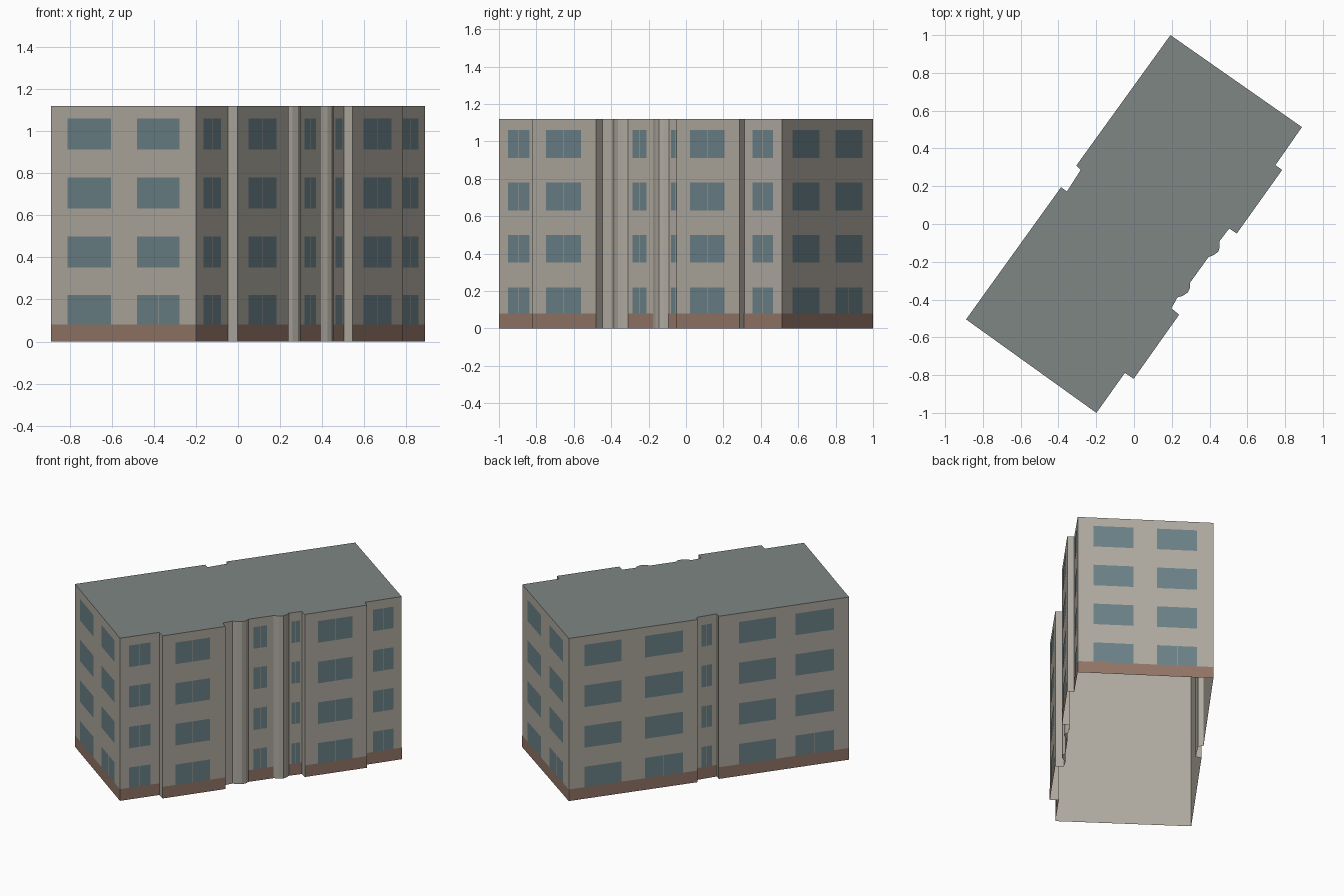
import bpy, bmesh
from mathutils import Vector

if "Cube" in bpy.data.objects:
    bpy.data.objects.remove(bpy.data.objects["Cube"])

H, BASE, FLOOR, WIN_H, OFF = 1.12, 0.08, 0.28, 0.148, 0.001


def material(name, rgb):
    m = bpy.data.materials.new(name)
    m.diffuse_color = (*rgb, 1)
    m.use_nodes = True
    m.node_tree.nodes["Principled BSDF"].inputs["Base Color"].default_value = m.diffuse_color
    return m


WALL = material("wall_render", (0.43, 0.40, 0.35))
ROOF = material("roof_grey", (0.21, 0.24, 0.225))
GLASS = material("glass", (0.145, 0.22, 0.245))
BRICK = material("base_brick", (0.29, 0.18, 0.135))

# Plan outline, counter-clockwise from the south-west corner
south_end = [(-.889, -.505), (-.199, -1)]
east_low = [(-.048, -.788), (-.002, -.82), (.239, -.48), (.198, -.446)]
pillar_1 = [(.23, -.389), (.258, -.38), (.284, -.363), (.297, -.338), (.297, -.31)]
pillar_2 = [(.394, -.176), (.426, -.162), (.447, -.145), (.454, -.12), (.452, -.092)]
east_high = [(.504, -.024), (.544, -.05), (.784, .286), (.749, .312)]
north_end = [(.889, .513), (.193, 1)]
west = [(-.305, .31), (-.282, .287), (-.355, .172), (-.386, .195)]
plan = south_end + east_low + pillar_1 + pillar_2 + east_high + north_end + west


def finish(bm, name, mats):
    me = bpy.data.meshes.new(name)
    bm.to_mesh(me)
    bm.free()
    for m in mats:
        me.materials.append(m)
    ob = bpy.data.objects.new(name, me)
    bpy.context.collection.objects.link(ob)
    return ob


def panel(bm, a, b, t0, t1, z0, z1):
    """Upright rectangle lying on the wall a-b, between fractions t0 and t1."""
    a, b = Vector((*a, 0)), Vector((*b, 0))
    d = b - a
    n = Vector((d.y, -d.x, 0)).normalized() * OFF
    p, q = a + d * t0 + n, a + d * t1 + n
    up = Vector((0, 0, 1))
    bm.faces.new([bm.verts.new(v) for v in (p + up * z0, q + up * z0, q + up * z1, p + up * z1)])


# Building shell: extruded plan with a grey flat roof, open underneath
bm = bmesh.new()
floor = bm.faces.new([bm.verts.new((x, y, 0)) for x, y in plan])
ext = bmesh.ops.extrude_face_region(bm, geom=[floor], use_keep_orig=True)
bmesh.ops.translate(bm, vec=(0, 0, H), verts=[v for v in ext["geom"] if isinstance(v, bmesh.types.BMVert)])
bmesh.ops.recalc_face_normals(bm, faces=bm.faces[:])
for f in bm.faces:
    f.material_index = 1 if f.normal.z > 0.9 else 0
bmesh.ops.delete(bm, geom=[f for f in bm.faces if f.normal.z < -0.9], context='FACES_ONLY')
finish(bm, "building_shell", [WALL, ROOF])

# Facades: name, wall ends, window spans along the wall, split on every floor
facades = [
    ("south", south_end[0], south_end[1], [(.115, .415), (.595, .885)], False),
    ("east_a", south_end[1], east_low[0], [(.225, .77)], True),
    ("east_b", east_low[1], east_low[2], [(.21, .76)], True),
    ("east_c", pillar_1[-1], pillar_2[0], [(.19, .74)], True),
    ("east_d", pillar_2[-1], east_high[0], [(.2, .85)], True),
    ("east_e", east_high[1], east_high[2], [(.215, .765)], True),
    ("east_f", east_high[3], north_end[0], [(.225, .77)], True),
    ("north", north_end[0], north_end[1], [(.115, .41), (.585, .88)], False),
    ("west_a", north_end[1], west[0], [(.12, .41), (.59, .885)], False),
    ("west_b", west[1], west[2], [(.25, .76)], True),
    ("west_c", west[3], south_end[0], [(.155, .44), (.59, .885)], False),
]
for name, a, b, spans, split in facades:
    # Brick base band
    bm = bmesh.new()
    panel(bm, a, b, 0, 1, 0, BASE)
    finish(bm, name + "_base_band", [BRICK])

    # Four floors of windows, divided by a thin mullion where split
    bm = bmesh.new()
    gap = 0.003 / (Vector(b) - Vector(a)).length
    for i in range(4):
        z1 = 0.22 + i * FLOOR
        z0 = max(z1 - WIN_H, BASE)
        for k, (t0, t1) in enumerate(spans):
            if split or (i == 0 and k == 1):
                mid = (t0 + t1) / 2
                panes = [(t0, mid - gap / 2), (mid + gap / 2, t1)]
            else:
                panes = [(t0, t1)]
            for p0, p1 in panes:
                panel(bm, a, b, p0, p1, z0, z1)
    finish(bm, name + "_windows", [GLASS])
